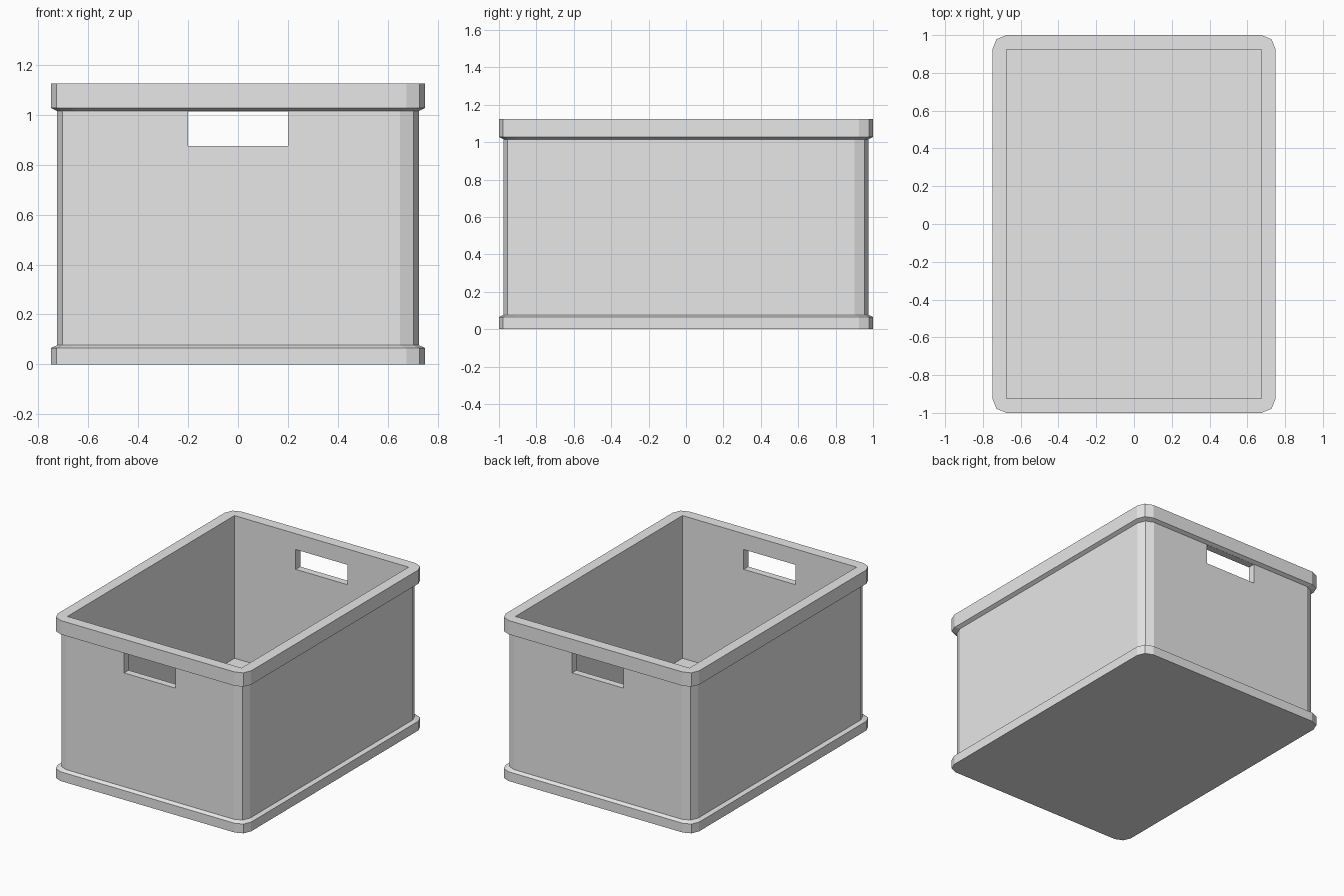
import bpy
import bmesh
from math import cos, sin, pi

cube = bpy.data.objects.get("Cube")
if cube:
    bpy.data.objects.remove(cube, do_unlink=True)

HALF_X, HALF_Y, HEIGHT = 0.75, 1.0, 1.125
CORNER = 0.075      # corner radius, also the rim width
STEP = 0.025        # how far the walls sit behind rim and base

grey = bpy.data.materials.new("light grey plastic")
grey.use_nodes = True
colour = (0.8, 0.8, 0.8, 1)
grey.diffuse_color = colour
grey.node_tree.nodes["Principled BSDF"].inputs["Base Color"].default_value = colour


def add_loop(bm, inset, z, radius):
    """Rectangle with two-facet corners, counter-clockwise."""
    cx, cy = HALF_X - inset - radius, HALF_Y - inset - radius
    verts = []
    for i, (sx, sy) in enumerate([(1, 1), (-1, 1), (-1, -1), (1, -1)]):
        for k in range(3):
            a = (i + k / 2) * pi / 2
            verts.append(bm.verts.new((sx * cx + radius * cos(a),
                                       sy * cy + radius * sin(a), z)))
    return verts


# Profile from the underside, up the outside, over the rim and down inside
profile = [
    (0, 0, CORNER), (0, 0.065, CORNER),                     # base lip
    (STEP, 0.077, CORNER), (STEP, 1.015, CORNER),           # wall
    (0, 1.028, CORNER), (0, HEIGHT, CORNER),                # rim
    (CORNER, HEIGHT, 0), (CORNER, 0.125, 0),                # square inside
]
bm = bmesh.new()
loops = [add_loop(bm, *p) for p in profile]
for low, high in zip(loops, loops[1:]):
    for i in range(len(low)):
        j = (i + 1) % len(low)
        bm.faces.new((low[i], low[j], high[j], high[i]))
bm.faces.new(loops[0][::-1])
bm.faces.new(loops[-1])
bmesh.ops.remove_doubles(bm, verts=bm.verts, dist=0.0001)
bmesh.ops.recalc_face_normals(bm, faces=bm.faces)
mesh = bpy.data.meshes.new("crate")
bm.to_mesh(mesh)
bm.free()
mesh.materials.append(grey)
crate = bpy.data.objects.new("crate", mesh)
bpy.context.collection.objects.link(crate)

# Hand holes through both end walls, just under the rim
bpy.ops.mesh.primitive_cube_add(size=1, location=(0, 0, 0.9445))
cutter = bpy.context.object
cutter.name = "hand_hole_cutter"
cutter.scale = (0.4, 2.4, 0.139)
cutter.hide_render = True
cutter.data.materials.append(grey)

cut = crate.modifiers.new("hand_holes", "BOOLEAN")
cut.operation = "DIFFERENCE"
cut.solver = "EXACT"
cut.object = cutter
bpy.ops.object.select_all(action="DESELECT")
bpy.context.view_layer.objects.active = crate
crate.select_set(True)
bpy.ops.object.modifier_apply(modifier=cut.name)
bpy.data.objects.remove(cutter, do_unlink=True)
